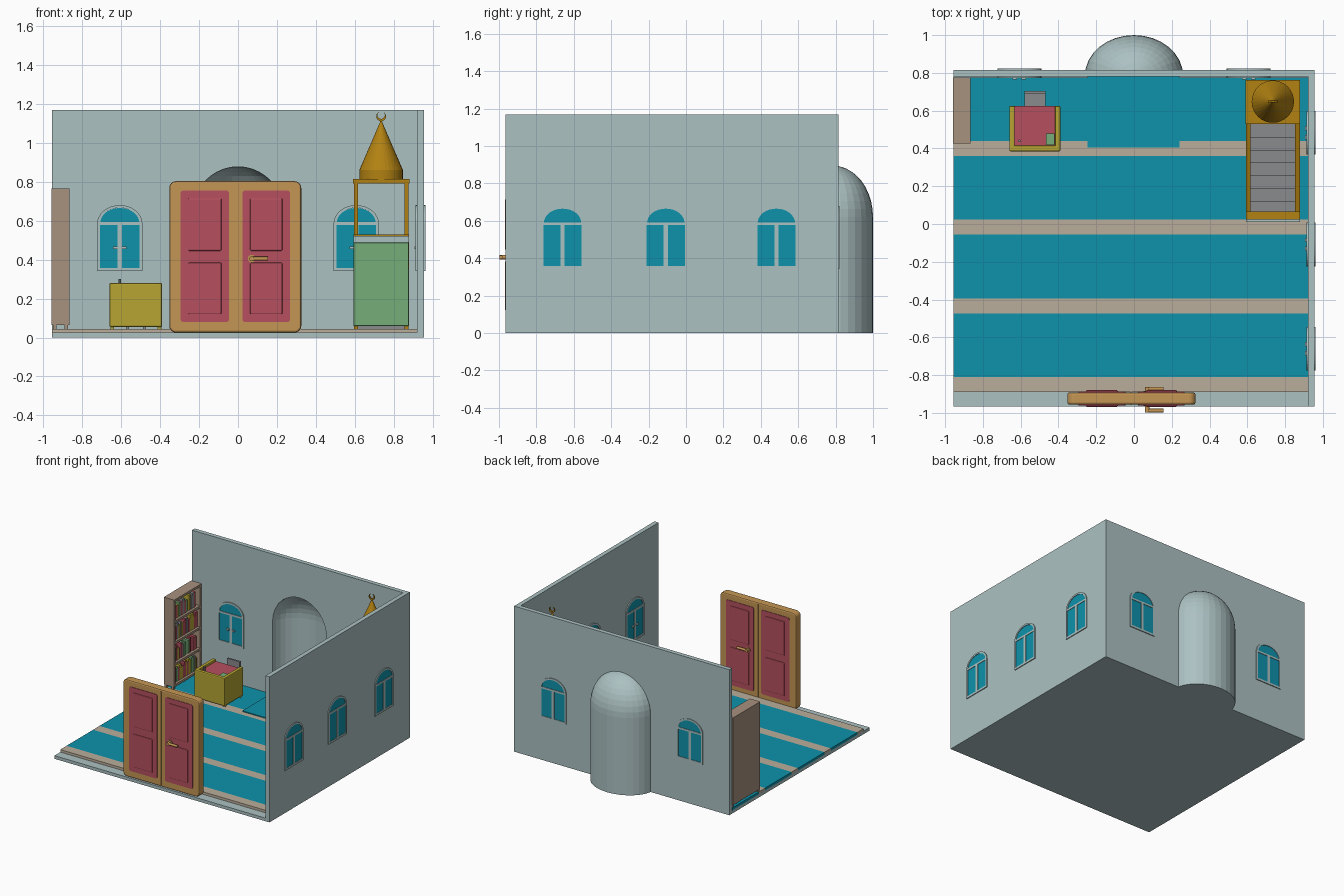
import bpy, bmesh, random
from math import sin, cos, pi
from mathutils import Vector

cube = bpy.data.objects.get("Cube")
if cube:
    bpy.data.objects.remove(cube, do_unlink=True)
random.seed(4)


def lin(c):
    c /= 255
    return c / 12.92 if c < 0.04 else ((c + 0.055) / 1.055) ** 2.4


def material(name, *rgb):
    m = bpy.data.materials.new(name)
    m.use_nodes = True
    col = [lin(c) for c in rgb] + [1]
    m.diffuse_color = col
    m.node_tree.nodes["Principled BSDF"].inputs["Base Color"].default_value = col
    return m


PLASTER = material("pale plaster", 172, 193, 194)
TEAL = material("teal", 14, 146, 170)
BEIGE = material("beige carpet", 186, 174, 156)
BROWN = material("shelf brown", 167, 146, 126)
WOOD = material("door wood", 197, 150, 84)
RED = material("rose red", 182, 80, 95)
GOLD = material("gold", 178, 130, 18)
YELLOW = material("olive yellow", 182, 165, 50)
GREEN = material("green", 118, 175, 120)
GRAY = material("gray", 138, 139, 141)


def finish(name, bm, mat, bevel=0, smooth=False):
    bmesh.ops.recalc_face_normals(bm, faces=bm.faces)
    me = bpy.data.meshes.new(name)
    bm.to_mesh(me)
    bm.free()
    me.materials.append(mat)
    ob = bpy.data.objects.new(name, me)
    bpy.context.collection.objects.link(ob)
    if smooth:
        me.polygons.foreach_set("use_smooth", [True] * len(me.polygons))
        me.set_sharp_from_angle(angle=0.7)
    if bevel:
        mod = ob.modifiers.new("bevel", 'BEVEL')
        mod.width, mod.segments, mod.limit_method = bevel, 2, 'ANGLE'
    return ob


def box(name, mat, x, y, z, bevel=0):
    bm = bmesh.new()
    bmesh.ops.create_cube(bm, size=1)
    for v in bm.verts:
        v.co = [lo + (c + 0.5) * (hi - lo) for c, (lo, hi) in zip(v.co, (x, y, z))]
    return finish(name, bm, mat, bevel)


def prism(name, mat, pts, depth, axis='y', bevel=0):
    """Extrude an outline along x, y or z."""
    def put(u, v, d):
        return {'x': (d, u, v), 'y': (u, d, v), 'z': (u, v, d)}[axis]
    bm = bmesh.new()
    a, b = [[bm.verts.new(put(u, v, d)) for u, v in pts] for d in depth]
    bm.faces.new(a)
    bm.faces.new(b)
    for i in range(len(pts)):
        bm.faces.new((a[i - 1], a[i], b[i], b[i - 1]))
    return finish(name, bm, mat, bevel)


def rod(name, mat, p, q, r0, r1=None, sides=16, smooth=True):
    p, q = Vector(p), Vector(q)
    bm = bmesh.new()
    bmesh.ops.create_cone(bm, cap_ends=True, segments=sides, radius1=r0,
                          radius2=r0 if r1 is None else r1, depth=(q - p).length)
    rot = (q - p).to_track_quat('Z', 'Y')
    for v in bm.verts:
        v.co = rot @ v.co + (p + q) / 2
    return finish(name, bm, mat, 0, smooth)


def arc(cu, cv, ru, rv, a0=0, a1=pi, n=16):
    return [(cu + ru * cos(a0 + (a1 - a0) * i / n), cv + rv * sin(a0 + (a1 - a0) * i / n))
            for i in range(n + 1)]


def rounded(x, z, r):
    pts = []
    for k, (cx, cz) in enumerate(((x[1] - r, z[1] - r), (x[0] + r, z[1] - r),
                                  (x[0] + r, z[0] + r), (x[1] - r, z[0] + r))):
        pts += arc(cx, cz, r, r, k * pi / 2, (k + 1) * pi / 2, 4)
    return pts


# Floor and walls, the back wall with an arched opening
box("floor", PLASTER, (-.955, .955), (-.965, .815), (0, .025))
box("side_wall", PLASTER, (.92, .955), (-.965, .815), (0, 1.168))
outline = [(.92, 0), (.92, 1.168), (-.955, 1.168), (-.955, 0), (-.24, 0)]
outline += arc(0, .62, .24, .265)[::-1] + [(.24, 0)]
prism("back_wall", PLASTER, outline, (.78, .815))

# Domed niche behind the opening
prism("niche_floor", PLASTER, arc(0, .78, .255, .215), (0, .025), 'z')
bm = bmesh.new()
profile = [(1, 0), (1, .62)] + [(cos(t * pi / 20), .62 + .275 * sin(t * pi / 20)) for t in range(1, 10)]
rows = [[bm.verts.new((x, y, z)) for x, y in arc(0, .785, .26 * s, .215 * s)] for s, z in profile]
for lo, hi in zip(rows, rows[1:]):
    for i in range(16):
        bm.faces.new((lo[i], lo[i + 1], hi[i + 1], hi[i]))
tip = bm.verts.new((0, .785, .895))
for i in range(16):
    bm.faces.new((rows[-1][i], rows[-1][i + 1], tip))
shell = finish("niche_shell", bm, PLASTER)
mod = shell.modifiers.new("thickness", 'SOLIDIFY')
mod.thickness, mod.offset = .018, -1

# Striped carpet and prayer mat
for i in range(4):
    y = -.89 + .4167 * i
    box("beige_stripe", BEIGE, (-.955, .92), (y, y + .08), (.025, .045))
    box("teal_stripe", TEAL, (-.955, .92), (y + .08, y + .4167), (.025, .045))
box("prayer_mat", TEAL, (-.245, .24), (.405, .8), (.045, .052))


# Arched windows showing on both faces of a wall
def window(c, wall, axis):
    pane, frame = (wall - .003, wall + .038), (wall - .008, wall + .042)

    def bar(name, mat, u0, u1, z0, z1, depth):
        prism(name, mat, [(c + u0, z0), (c + u1, z0), (c + u1, z1), (c + u0, z1)], depth, axis)
    prism("window_arch_glass", TEAL, arc(c, .59, .1, .075), pane, axis)
    prism("window_arch_frame", PLASTER, arc(c, .585, .116, .095) + arc(c, .585, .101, .081)[::-1],
          frame, axis)
    bar("window_transom", PLASTER, -.105, .105, .577, .592, frame)
    bar("window_sill", PLASTER, -.116, .116, .342, .358, frame)
    bar("window_mullion", PLASTER, -.011, .011, .358, .577, frame)
    for s in (-1, 1):
        bar("window_glass", TEAL, s * .01, s * .103, .355, .58, pane)
        bar("window_jamb", PLASTER, s * .102, s * .116, .342, .585, frame)
        bar("window_handle", PLASTER, s * .012, s * .035, .455, .468, (wall - .014, wall))


for x in (-.607, .607):
    window(x, .78, 'y')
for y in (-.66, -.108, .483):
    window(y, .92, 'x')

# Double door
prism("door_body", WOOD, rounded((-.353, .325), (.025, .803), .035), (-.956, -.892), 'y', .01)
box("door_seam", WOOD, (-.018, -.012), (-.959, -.889), (.04, .79))
for x0, x1 in ((-.295, -.045), (.022, .268)):
    prism("door_panel", RED, rounded((x0, x1), (.08, .755), .015), (-.96, -.888))
    for z in ((.12, .385), (.445, .715)):
        box("door_raised_panel", RED, (x0 + .04, x1 - .04), (-.968, -.88), z, .006)
for face, end in ((-.956, -.988), (-.892, -.872)):
    out = -1 if end < face else 1
    rod("handle_rosette", WOOD, (.07, face, .405), (.07, face + out * .008, .405), .02)
    rod("handle_stem", WOOD, (.07, face, .405), (.07, end + out * .01, .405), .012)
    rod("handle_lever", WOOD, (.065, end, .405), (.155, end, .405), .01)

# Bookshelf with books, open toward the room
SX, SY = (-.958, -.866), (.427, .775)
box("shelf_back", BROWN, (-.958, -.945), SY, (.065, .765))
for y in (.427, .757):
    box("shelf_side", BROWN, SX, (y, y + .018), (.065, .765))
    for x in (-.95, -.89):
        box("shelf_foot", BROWN, (x, x + .018), (y, y + .018), (.045, .066))
for i in range(5):
    z = .065 + i * .1705
    box("shelf_board", BROWN, SX, SY, (z, z + .018))
    y = .45
    while i < 4 and y < .73:
        w = random.uniform(.014, .026)
        if random.random() < .85:
            box("book", random.choice((RED, GREEN, YELLOW, GRAY, RED)), (-.945, -.885),
                (y, y + w - .002), (z + .018, z + random.uniform(.11, .145)))
        y += w

# Desk with a sunken writing top
box("desk_front", YELLOW, (-.66, -.39), (.385, .415), (.055, .28), .008)
for x in (-.66, -.418):
    box("desk_side", YELLOW, (x, x + .028), (.385, .625), (.055, .28), .006)
    for y in (.4, .59):
        box("desk_foot", YELLOW, (x + .004, x + .024), (y, y + .02), (.045, .06))
box("desk_top", RED, (-.635, -.415), (.412, .625), (.235, .262))
box("notebook", GREEN, (-.467, -.422), (.418, .48), (.262, .27))
rod("pen", GRAY, (-.607, .44, .26), (-.607, .44, .3), .007, sides=8)

# Chair
box("chair_seat", GRAY, (-.58, -.468), (.6, .7), (.15, .17))
box("chair_back", GRAY, (-.58, -.468), (.69, .705), (.15, .275))
for x in (-.575, -.488):
    for y in (.605, .685):
        box("chair_leg", GRAY, (x, x + .015), (y, y + .015), (.045, .15))

# Pulpit: stairs, railings and front gate
PX = (.592, .878)
for i in range(7):
    box("pulpit_step", GRAY, (.612, .858), (.05 + i * .068, .54), (.045, .09 + i * .035))
box("pulpit_platform", GRAY, (.612, .858), (.53, .755), (.045, .335))
for x in (.592, .852):
    inner = (x + .006, x + .02)
    prism("side_panel", GREEN, [(.05, .06), (.76, .06), (.76, .5), (.53, .5), (.05, .36)], inner, 'x')
    prism("hand_rail", GOLD, [(.05, .35), (.53, .49), (.76, .49), (.76, .52), (.53, .52), (.05, .38)],
          (x, x + .026), 'x')
    for y, top in ((.025, .53), (.53, .79), (.738, .79)):
        box("pulpit_post", GOLD, (x + .003, x + .023), (y, y + .022), (.045, top))
box("back_panel", GREEN, PX, (.745, .758), (.06, .5))
box("gate_panel", GREEN, (.594, .876), (.015, .026), (.06, .487), .003)
box("gate_lintel", PLASTER, PX, (.01, .03), (.488, .522))
box("gate_cap", GOLD, PX, (.024, .066), (.5, .53))

# Canopy, cone and crescent
box("canopy", GOLD, (.59, .88), (.53, .762), (.79, .815))
rod("cone_base", GOLD, (.735, .648, .815), (.735, .648, .86), .112, sides=32)
rod("cone_roof", GOLD, (.735, .648, .86), (.735, .648, 1.11), .112, .004, 32, False)
rod("finial", GOLD, (.735, .648, 1.09), (.735, .648, 1.118), .005, sides=8)
crescent = arc(.735, 1.136, .025, .025, pi * .65, pi * 2.35, 24)
crescent += arc(.735, 1.142, .019, .019, pi * .65, pi * 2.35, 24)[::-1]
prism("crescent", GOLD, crescent, (.643, .653))
